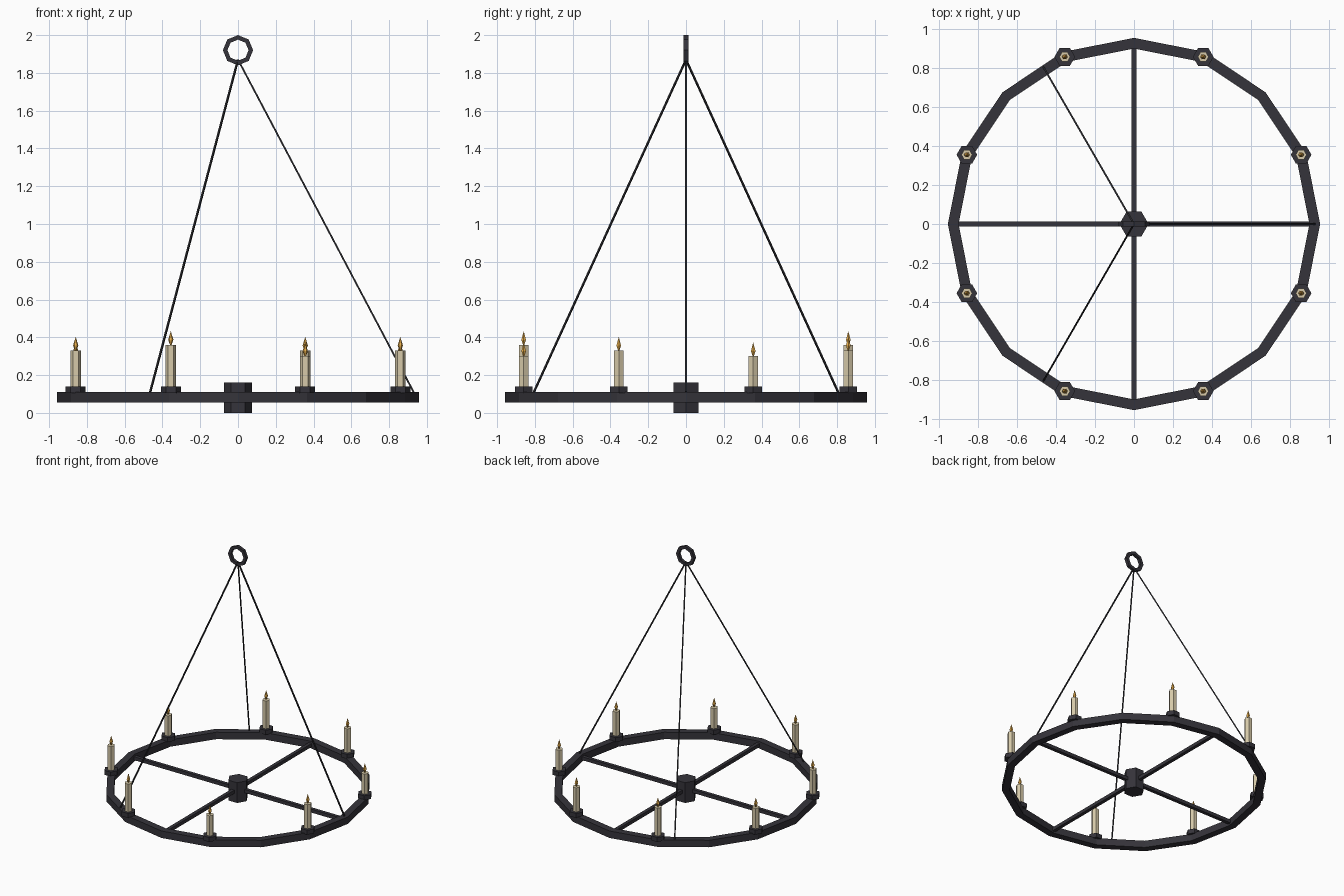
import bpy, bmesh
from math import cos, sin, pi, radians
from mathutils import Vector, Matrix

cube = bpy.data.objects.get("Cube")
if cube:
    bpy.data.objects.remove(cube, do_unlink=True)


def material(name, rgb):
    m = bpy.data.materials.new(name)
    m.use_nodes = True
    m.diffuse_color = (*rgb, 1)
    m.node_tree.nodes["Principled BSDF"].inputs["Base Color"].default_value = (*rgb, 1)
    return m


IRON = material("dark iron", (0.036, 0.034, 0.043))
CHAIN = material("blackened iron", (0.022, 0.022, 0.026))
WAX = material("candle wax", (0.68, 0.59, 0.40))
FLAME = material("flame gold", (0.80, 0.42, 0.07))


def finish(name, bm, mat):
    bmesh.ops.recalc_face_normals(bm, faces=bm.faces)
    mesh = bpy.data.meshes.new(name)
    bm.to_mesh(mesh)
    bm.free()
    mesh.materials.append(mat)
    ob = bpy.data.objects.new(name, mesh)
    bpy.context.collection.objects.link(ob)
    return ob


def band(name, mat, sides, inner, outer, low, high):
    """Flat-sided hoop with a rectangular section, around z."""
    bm = bmesh.new()
    loops = []
    for i in range(sides):
        a = 2 * pi * i / sides
        section = [(inner, low), (outer, low), (outer, high), (inner, high)]
        loops.append([bm.verts.new((r * cos(a), r * sin(a), z)) for r, z in section])
    for i in range(sides):
        p, q = loops[i], loops[(i + 1) % sides]
        for k in range(4):
            n = (k + 1) % 4
            bm.faces.new((p[k], p[n], q[n], q[k]))
    return finish(name, bm, mat)


def lathe(name, mat, profile, x=0, y=0, sides=6):
    """Stack of truncated cones with corners facing +y and -y."""
    bm = bmesh.new()
    for (r1, z1), (r2, z2) in zip(profile, profile[1:]):
        place = Matrix.Translation((x, y, (z1 + z2) / 2)) @ Matrix.Rotation(pi / 2, 4, "Z")
        bmesh.ops.create_cone(bm, cap_ends=True, segments=sides, radius1=r1,
                              radius2=r2, depth=z2 - z1, matrix=place)
    return finish(name, bm, mat)


def bar(name, mat, start, end, radius, sides, turn=0):
    """Straight rod between two points."""
    start, end = Vector(start), Vector(end)
    axis = end - start
    place = (Matrix.Translation((start + end) / 2)
             @ axis.to_track_quat("Z", "Y").to_matrix().to_4x4()
             @ Matrix.Rotation(turn, 4, "Z"))
    bm = bmesh.new()
    bmesh.ops.create_cone(bm, cap_ends=True, segments=sides, radius1=radius,
                          radius2=radius, depth=axis.length, matrix=place)
    return finish(name, bm, mat)


# Wheel: rim, hub and four spokes
R = 0.93
band("wheel_rim", IRON, 16, 0.902, 0.957, 0.055, 0.11)
lathe("hub", IRON, [(0.075, 0), (0.075, 0.16)])
for i in range(4):
    a = i * pi / 2
    bar(f"spoke_{i + 1}", IRON, (0, 0, 0.082), (R * cos(a), R * sin(a), 0.082),
        0.019, 4, pi / 4)

# Suspension: three rods meeting at the hanging ring
for i in range(3):
    a = i * 2 * pi / 3
    bar(f"hanging_rod_{i + 1}", CHAIN, (R * cos(a), R * sin(a), 0.11), (0, 0, 1.87),
        0.0065, 4, pi / 4)
ring = band("hanging_ring", IRON, 8, 0.056, 0.08, -0.012, 0.012)
ring.data.transform(Matrix.Translation((0, 0, 1.92)) @ Matrix.Rotation(pi / 2, 4, "X"))

# Candles in three repeating heights
for i in range(8):
    a = radians(22.5 + 45 * i)
    x, y = R * cos(a), R * sin(a)
    top = 0.30 + 0.03 * (i % 3)
    n = i + 1
    lathe(f"candle_cup_{n}", IRON, [(0.053, 0.105), (0.053, 0.14)], x, y)
    lathe(f"candle_{n}", WAX, [(0.028, 0.14), (0.028, top)], x, y)
    lathe(f"flame_{n}", FLAME, [(0.004, top), (0.014, top + 0.027), (0, top + 0.073)], x, y)
